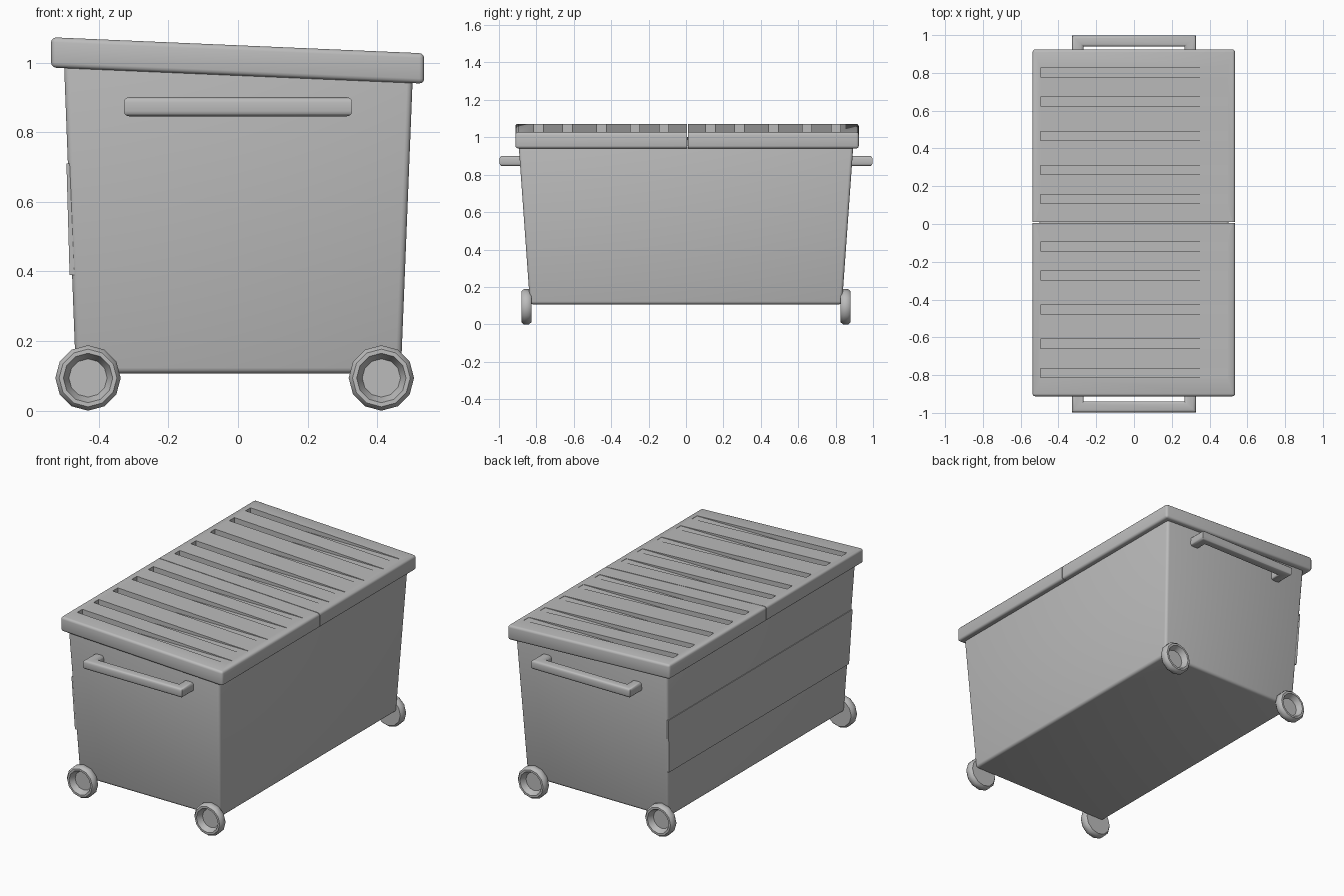
import bpy, bmesh, math
from mathutils import Matrix, Vector

cube = bpy.data.objects.get("Cube")
if cube:
    bpy.data.objects.remove(cube, do_unlink=True)

SLOPE = 0.043          # lid drops towards +x

grey = bpy.data.materials.new("light_grey_plastic")
grey.use_nodes = True
grey.diffuse_color = (0.5, 0.5, 0.5, 1)
grey.node_tree.nodes["Principled BSDF"].inputs["Base Color"].default_value = (0.5, 0.5, 0.5, 1)


def finish(name, bm, angle=40):
    bmesh.ops.recalc_face_normals(bm, faces=bm.faces)
    mesh = bpy.data.meshes.new(name)
    bm.to_mesh(mesh)
    bm.free()
    mesh.materials.append(grey)
    ob = bpy.data.objects.new(name, mesh)
    bpy.context.collection.objects.link(ob)
    smooth(ob, angle)
    return ob


def smooth(ob, angle):
    bpy.ops.object.select_all(action='DESELECT')
    ob.select_set(True)
    bpy.context.view_layer.objects.active = ob
    bpy.ops.object.shade_smooth_by_angle(angle=math.radians(angle))


def box(x, y, z):
    """Box between (low, high) pairs."""
    bm = bmesh.new()
    bmesh.ops.create_cube(bm, size=1)
    for v in bm.verts:
        v.co = Vector([r[0] if c < 0 else r[1] for c, r in zip(v.co, (x, y, z))])
    return bm


def bevel(bm, width, segments=2, keep=lambda e: True):
    edges = [e for e in bm.edges if keep(e)]
    bmesh.ops.bevel(bm, geom=edges, offset=width, segments=segments,
                    profile=0.5, affect='EDGES')


# Tapered bin body with a sloping top
bm = box((-0.466, 0.468), (-0.834, 0.834), (0.107, 0.98))
for v in bm.verts:
    if v.co.z > 0.5:
        v.co.x *= 1.073
        v.co.y *= 1.073
        v.co.z -= SLOPE * v.co.x
bevel(bm, 0.016, 3)
finish("bin_body", bm)

# Raised side panel that follows the taper of the body
bm = box((-0.493, -0.45), (-0.87, 0.87), (0.39, 0.71))
for v in bm.verts:
    if v.co.z < 0.5:
        v.co.x += 0.009
        v.co.y *= 0.977
finish("side_panel", bm)


# Two lid halves, each with five level-floored grooves
def lid(name, y0, y1):
    bm = box((-0.537, 0.535), (y0, y1), (0.963, 1.05))
    seam = min(y0, y1, key=abs)
    bevel(bm, 0.014, 3, lambda e: any(abs(v.co.y - seam) > 0.01 for v in e.verts))
    for v in bm.verts:
        v.co.z -= SLOPE * v.co.x
    ob = finish(name, bm)
    mid = (y0 + y1) / 2
    for offset in (-0.335, -0.181, 0, 0.181, 0.335):
        y = mid + offset
        cutter = finish("groove_cutter", box((-0.495, 0.495), (y - 0.024, y + 0.024), (1.027, 1.2)))
        cutter.hide_render = True
        mod = ob.modifiers.new("groove", 'BOOLEAN')
        mod.object = cutter
        mod.solver = 'EXACT'
        bpy.context.view_layer.objects.active = ob
        bpy.ops.object.modifier_apply(modifier=mod.name)
        bpy.data.objects.remove(cutter, do_unlink=True)
    smooth(ob, 40)


lid("front_lid", -0.912, 0.006)
lid("back_lid", 0.01, 0.924)


# U-shaped handles: outline extruded upwards, top and bottom edges rounded
def handle(name, side):
    outline = [(-0.328, 0.85), (-0.328, 0.997), (0.328, 0.997), (0.328, 0.85),
               (0.267, 0.85), (0.267, 0.94), (-0.267, 0.94), (-0.267, 0.85)]
    bm = bmesh.new()
    face = bm.faces.new([bm.verts.new((x, y * side, 0.846)) for x, y in outline])
    top = bmesh.ops.extrude_face_region(bm, geom=[face])["geom"]
    bmesh.ops.translate(bm, vec=(0, 0, 0.055),
                        verts=[g for g in top if isinstance(g, bmesh.types.BMVert)])
    bmesh.ops.recalc_face_normals(bm, faces=bm.faces)
    bevel(bm, 0.015, 3, lambda e: abs(e.verts[0].co.z - e.verts[1].co.z) < 0.001)
    finish(name, bm)


# Wheels: low-sided discs with a dished outer face
def wheel(name, x, side):
    profile = [(0.0, 0.845), (0.055, 0.845), (0.071, 0.88), (0.083, 0.88),
               (0.094, 0.867), (0.094, 0.84), (0.083, 0.827), (0.0, 0.827)]
    bm = bmesh.new()
    verts = [bm.verts.new((r, y * side, 0)) for r, y in profile]
    edges = [bm.edges.new(pair) for pair in zip(verts, verts[1:])]
    bmesh.ops.spin(bm, geom=verts + edges, cent=(0, 0, 0), axis=(0, 1, 0),
                   angle=math.tau, steps=12, use_merge=True)
    bmesh.ops.remove_doubles(bm, verts=bm.verts, dist=0.0005)
    bmesh.ops.transform(bm, matrix=Matrix.Translation((x, 0, 0.094)), verts=bm.verts)
    finish(name, bm, 50)


for end, side in (("front", -1), ("back", 1)):
    handle(end + "_handle", side)
    wheel(end + "_right_wheel", -0.431, side)
    wheel(end + "_left_wheel", 0.412, side)
